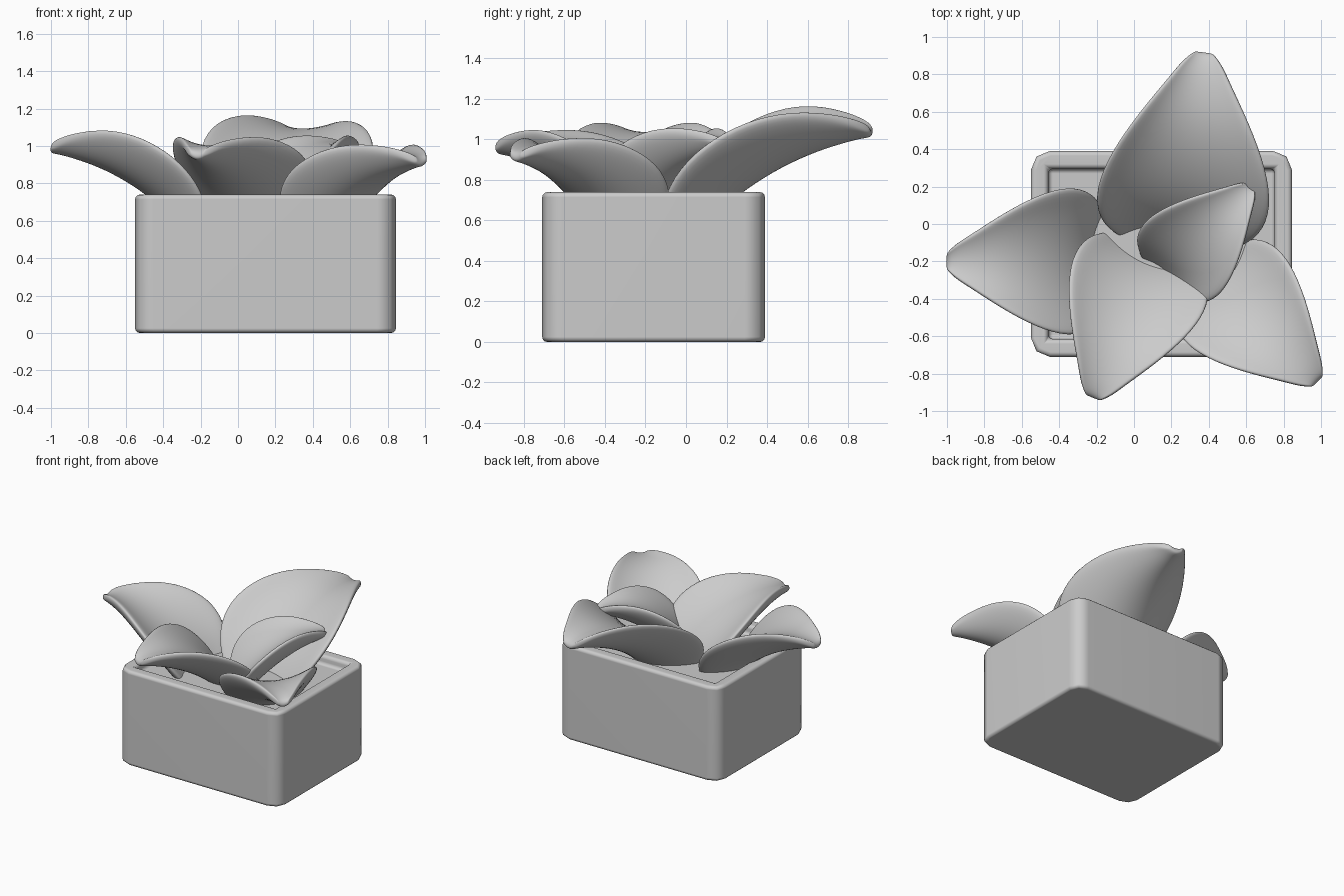
import bpy, bmesh
from math import radians, cos, sin
from mathutils import Vector

cube = bpy.data.objects.get("Cube")
if cube:
    bpy.data.objects.remove(cube, do_unlink=True)

grey = bpy.data.materials.new("clay_grey")
grey.use_nodes = True
COLOR = (0.6, 0.6, 0.6, 1)
grey.diffuse_color = COLOR
grey.node_tree.nodes["Principled BSDF"].inputs["Base Color"].default_value = COLOR


def add_object(name, bm):
    bmesh.ops.recalc_face_normals(bm, faces=bm.faces[:])
    mesh = bpy.data.meshes.new(name)
    bm.to_mesh(mesh)
    bm.free()
    mesh.materials.append(grey)
    obj = bpy.data.objects.new(name, mesh)
    bpy.context.collection.objects.link(obj)
    return obj


def shade(obj, angle):
    bpy.ops.object.select_all(action='DESELECT')
    obj.select_set(True)
    bpy.context.view_layer.objects.active = obj
    bpy.ops.object.shade_smooth_by_angle(angle=radians(angle))


def box(bm, center, size):
    geom = bmesh.ops.create_cube(bm, size=1)
    bmesh.ops.scale(bm, vec=size, verts=geom["verts"])
    bmesh.ops.translate(bm, vec=center, verts=geom["verts"])


# Planter box: rounded upright corners, recessed square opening
CX, CY, TOP = 0.147, -0.16, 0.74
bm = bmesh.new()
box(bm, (CX, CY, TOP / 2), (1.395, 1.10, TOP))
upright = [e for e in bm.edges if abs(e.verts[0].co.z - e.verts[1].co.z) > 0.1]
bmesh.ops.bevel(bm, geom=upright, offset=0.1, segments=2, affect='EDGES', profile=0.5)
planter = add_object("planter_box", bm)

bm = bmesh.new()
box(bm, (CX, CY, TOP), (1.21, 0.91, 0.14))
cutter = add_object("opening_cutter", bm)
cutter.hide_render = True
cutter.hide_viewport = True
cut = planter.modifiers.new("opening", 'BOOLEAN')
cut.object = cutter
cut.operation = 'DIFFERENCE'
cut.solver = 'EXACT'
soft = planter.modifiers.new("soft_edges", 'BEVEL')
soft.width = 0.025
soft.segments = 3
soft.limit_method = 'ANGLE'
soft.angle_limit = radians(50)
shade(planter, 40)
planter.modifiers.new("flat_sides", 'WEIGHTED_NORMAL')

# Leaf stations: distance outward, height, half width, edge lift, fleshy middle
STATIONS = [
    (-0.25, -0.40, 0.12, 0.05, 0.04),
    (-0.08, -0.22, 0.33, 0.17, 0.09),
    (0.03, -0.10, 0.44, 0.24, 0.12),
    (0.18, 0.02, 0.48, 0.27, 0.14),
    (0.36, 0.13, 0.42, 0.26, 0.14),
    (0.54, 0.21, 0.30, 0.21, 0.12),
    (0.70, 0.26, 0.17, 0.12, 0.07),
    (0.78, 0.28, 0.11, 0.06, 0.03),
    (0.83, 0.285, 0.05, 0.02, 0.0),
]
ACROSS = 8
RIM = 0.022


def leaf(name, origin, heading, length, width, height, lean=0.0):
    out = Vector((cos(radians(heading)), sin(radians(heading)), 0))
    side = Vector((-out.y, out.x, 0))
    up = Vector((0, 0, 1))
    spine = [Vector(origin) + out * st[0] * length + up * st[1] * height
             for st in STATIONS]
    bm = bmesh.new()
    lower, upper = [], []
    for i, (s, z, w, lift, flesh) in enumerate(STATIONS):
        along = (spine[min(i + 1, len(spine) - 1)] - spine[max(i - 1, 0)]).normalized()
        normal = along.cross(side)
        low, high = [], []
        for j in range(ACROSS + 1):
            u = 2 * j / ACROSS - 1
            rise = lift * height * u * u * (1 + lean * u)
            p = spine[i] + side * w * width * u + normal * rise
            low.append(bm.verts.new(p - normal * RIM))
            high.append(bm.verts.new(p + normal * (RIM + flesh * height * (1 - u * u))))
        lower.append(low)
        upper.append(high)
    # skins, then the side and end rims
    for grid in (lower, upper):
        for a, b in zip(grid, grid[1:]):
            for j in range(ACROSS):
                bm.faces.new((a[j], a[j + 1], b[j + 1], b[j]))
    for j in (0, -1):
        for i in range(len(STATIONS) - 1):
            bm.faces.new((lower[i][j], lower[i + 1][j], upper[i + 1][j], upper[i][j]))
    for i in (0, -1):
        for j in range(ACROSS):
            bm.faces.new((lower[i][j], lower[i][j + 1], upper[i][j + 1], upper[i][j]))
    obj = add_object(name, bm)
    smooth = obj.modifiers.new("smoothness", 'SUBSURF')
    smooth.levels = smooth.render_levels = 2
    shade(obj, 180)


# Five cupped leaves fanning out of the planter
leaf("back_leaf", (0.26, 0.11, 0.75), 82, 0.985, 1.0, 0.99, 0.1)
leaf("right_leaf", (-0.34, -0.20, 0.74), 180, 0.80, 0.85, 0.85)
leaf("front_left_leaf", (0.52, -0.38, 0.69), -45, 0.79, 0.76, 0.78)
leaf("front_leaf", (0.035, -0.30, 0.715), -112, 0.82, 0.82, 0.82)
leaf("center_leaf", (0.265, -0.175, 0.775), 46, 0.63, 0.60, 0.69)
